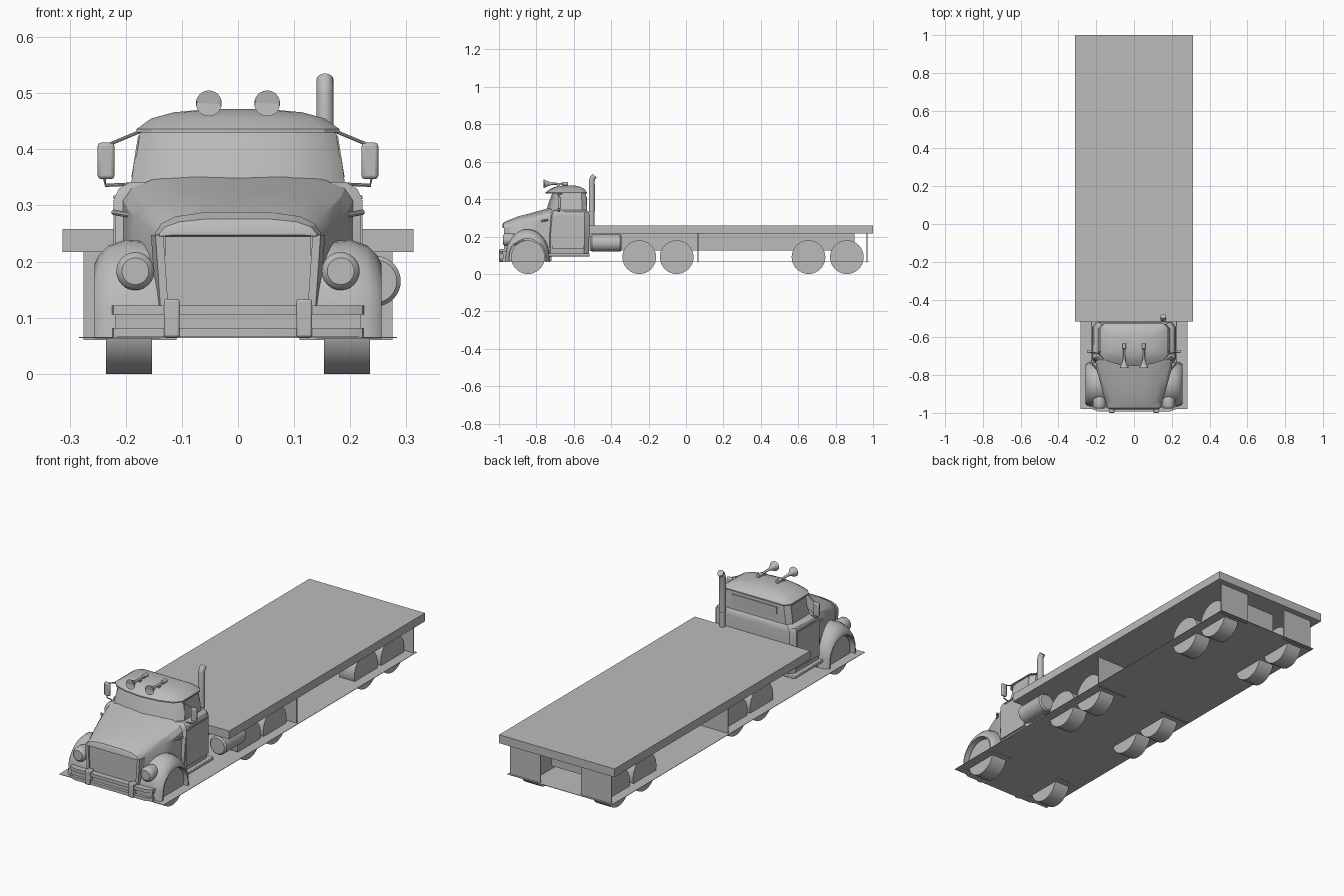
import bpy, bmesh
from math import sin, cos, pi
from mathutils import Vector

if "Cube" in bpy.data.objects:
    bpy.data.objects.remove(bpy.data.objects["Cube"])

GREY = (0.5, 0.5, 0.5, 1)
paint = bpy.data.materials.new("plain grey")
paint.use_nodes = True
paint.diffuse_color = GREY
paint.node_tree.nodes["Principled BSDF"].inputs["Base Color"].default_value = GREY
parts = []
SIDES = (("left", 1), ("right", -1))


def finish(name, bm):
    bmesh.ops.recalc_face_normals(bm, faces=bm.faces)
    mesh = bpy.data.meshes.new(name)
    bm.to_mesh(mesh)
    bm.free()
    mesh.materials.append(paint)
    ob = bpy.data.objects.new(name, mesh)
    bpy.context.collection.objects.link(ob)
    parts.append(ob)
    return ob


def loft(name, rings):
    """Skin closed rings of equal length and cap both ends."""
    bm = bmesh.new()
    rows = [[bm.verts.new(p) for p in ring] for ring in rings]
    n = len(rows[0])
    for a, b in zip(rows, rows[1:]):
        for i in range(n):
            j = (i + 1) % n
            bm.faces.new((a[i], a[j], b[j], b[i]))
    bm.faces.new(rows[0])
    bm.faces.new(rows[-1])
    return finish(name, bm)


def box(name, x, y, z, bevel=0):
    ob = loft(name, [[(x[0], y[0], h), (x[1], y[0], h), (x[1], y[1], h), (x[0], y[1], h)] for h in z])
    if bevel:
        mod = ob.modifiers.new("soft edges", "BEVEL")
        mod.width, mod.segments = bevel, 2
    return ob


def tube(name, stations, sides=24):
    """Round skin through (point, radius) stations."""
    rings = []
    pts = [Vector(p) for p, r in stations]
    for i, (p, r) in enumerate(stations):
        d = pts[min(i + 1, len(pts) - 1)] - pts[max(i - 1, 0)]
        ref = Vector((1, 0, 0)) if abs(d.normalized().x) < 0.7 else Vector((0, 0, 1))
        u = d.cross(ref).normalized()
        v = d.cross(u).normalized()
        rings.append([pts[i] + r * (cos(2 * pi * k / sides) * u + sin(2 * pi * k / sides) * v) for k in range(sides)])
    return loft(name, rings)


def hood_ring(y, w, zb, zs, zt):
    """Crowned section across the hood: bottom, shoulder and crown heights."""
    crown = [(w, zb), (w, (zb + zs) / 2), (w, zs), (w * 0.93, zs + (zt - zs) * 0.45),
             (w * 0.75, zs + (zt - zs) * 0.8), (w * 0.4, zt), (0, zt)]
    return [(x, y, z) for x, z in crown] + [(-x, y, z) for x, z in crown[-2::-1]]


def plan_ring(z, w, front, back, bow):
    """Level section of the cab with a bowed front and clipped rear corners."""
    half = [(0, front), (w * 0.5, front + bow * 0.2), (w * 0.85, front + bow * 0.6),
            (w, front + bow + 0.01), (w, back - 0.025), (w - 0.02, back)]
    return [(x, y, z) for x, y in half] + [(-x, y, z) for x, y in half[:0:-1]]


# Ground plate, deck and frame
box("base_plate", (-0.283, 0.283), (-0.98, 0.98), (0.064, 0.066))
box("flat_deck", (-0.313, 0.313), (-0.515, 1), (0.217, 0.258))
box("chassis_frame", (-0.1, 0.1), (-0.55, 0.9), (0.125, 0.217))

# Wheels and mud flaps
for side, s in SIDES:
    for i, y in enumerate((-0.845, -0.25, -0.05, 0.655, 0.86)):
        tube(f"wheel_{side}_{i + 1}", [((s * 0.153, y, 0.09), 0.09), ((s * 0.235, y, 0.09), 0.09)], 40)
    for label, y in (("middle", 0.065), ("rear", 0.967)):
        box(f"{label}_mud_flap_{side}", sorted((s * 0.11, s * 0.275)), (y - 0.003, y + 0.003), (0.06, 0.217))

# Fuel tank
tube("fuel_tank", [((0.245, y, 0.165), r) for y, r in
                   ((-0.51, 0.038), (-0.503, 0.045), (-0.352, 0.045), (-0.345, 0.038))], 32)

# Hood, nose lip and grille
loft("hood", [hood_ring(-0.955, 0.145, 0.07, 0.245, 0.285), hood_ring(-0.9, 0.163, 0.07, 0.262, 0.307),
              hood_ring(-0.83, 0.182, 0.07, 0.28, 0.325), hood_ring(-0.77, 0.198, 0.07, 0.295, 0.342),
              hood_ring(-0.72, 0.205, 0.07, 0.31, 0.355)])
loft("nose_lip", [hood_ring(-0.982, 0.12, 0.247, 0.25, 0.262), hood_ring(-0.975, 0.14, 0.245, 0.25, 0.276),
                  hood_ring(-0.95, 0.148, 0.245, 0.25, 0.288)])
box("grille_panel", (-0.13, 0.13), (-0.965, -0.95), (0.07, 0.247))
for side, s in SIDES:
    loft(f"grille_pillar_{side}", [[(s * x, y, z) for x, y in
                                    ((a, -0.972), (a + 0.014, -0.972), (a + 0.022, -0.94), (a, -0.94))]
                                   for a, z in ((0.121, 0.07), (0.133, 0.247))])

# Cab body, glasshouse and roof
loft("cab_body", [plan_ring(0.105, 0.21, -0.74, -0.52, 0.005), plan_ring(0.2, 0.218, -0.74, -0.517, 0.005),
                  plan_ring(0.315, 0.22, -0.735, -0.517, 0.01), plan_ring(0.33, 0.212, -0.735, -0.52, 0.015),
                  plan_ring(0.342, 0.192, -0.74, -0.53, 0.03)])
loft("glasshouse", [plan_ring(0.335, 0.191, -0.748, -0.53, 0.05), plan_ring(0.38, 0.185, -0.735, -0.531, 0.05),
                    plan_ring(0.433, 0.174, -0.715, -0.535, 0.045)])
loft("roof", [plan_ring(0.43, 0.181, -0.752, -0.528, 0.05), plan_ring(0.436, 0.181, -0.752, -0.528, 0.05),
              plan_ring(0.455, 0.155, -0.725, -0.545, 0.04), plan_ring(0.466, 0.115, -0.7, -0.565, 0.03),
              plan_ring(0.472, 0.05, -0.66, -0.59, 0.01)])
box("rear_window", (-0.12, 0.12), (-0.533, -0.528), (0.36, 0.415))
box("belt_moulding", (-0.222, 0.222), (-0.69, -0.545), (0.312, 0.318))

for side, s in SIDES:
    # Door, side window and step
    box(f"door_{side}", sorted((s * 0.21, s * 0.222)), (-0.715, -0.545), (0.135, 0.31))
    loft(f"side_window_{side}", [[(s * x, y, z) for x, y in ((w, -0.675), (w + 0.003, -0.675),
                                                            (w + 0.003, -0.56), (w, -0.56))]
                                 for w, z in ((0.187, 0.35), (0.175, 0.425))])
    box(f"step_{side}", sorted((s * 0.15, s * 0.228)), (-0.745, -0.515), (0.094, 0.11), 0.003)

    # Fender arch over the front wheel
    rings = []
    for x, rx, ry in ((0.14, 0.118, 0.142), (0.2, 0.118, 0.146), (0.23, 0.114, 0.136),
                      (0.248, 0.108, 0.118), (0.256, 0.1, 0.102)):
        arc = [(cos(pi * k / 16), sin(pi * k / 16)) for k in range(17)]
        outer = [(rx + 0.004, -0.03)] + [(c * rx, d * ry) for c, d in arc] + [(-rx - 0.004, -0.03)]
        inner = [(-0.094, -0.03)] + [(c * 0.094, d * 0.095) for c, d in arc[::-1]] + [(0.094, -0.03)]
        rings.append([(s * x, -0.848 + y, 0.093 + z) for y, z in outer + inner])
    loft(f"front_fender_{side}", rings)

    # Headlight pod
    tube(f"headlight_{side}", [((s * 0.183, y, 0.183), r) for y, r in
                               ((-0.978, 0.024), (-0.972, 0.031), (-0.965, 0.034), (-0.93, 0.034),
                                (-0.9, 0.026), (-0.87, 0.01))])

    # Mirror with its arms
    box(f"mirror_{side}", sorted((s * 0.22, s * 0.25)), (-0.683, -0.668), (0.347, 0.412), 0.006)
    tube(f"mirror_upper_arm_{side}", [((s * 0.172, -0.69, 0.433), 0.003), ((s * 0.232, -0.675, 0.408), 0.003)], 8)
    tube(f"mirror_lower_arm_{side}", [((s * 0.19, -0.69, 0.338), 0.003), ((s * 0.236, -0.675, 0.336), 0.003),
                                      ((s * 0.238, -0.675, 0.35), 0.003)], 8)

    # Hood latch
    tube(f"hood_latch_{side}", [((s * 0.178, -0.79, 0.28), 0.005), ((s * 0.222, -0.74, 0.288), 0.005)], 8)

    # Roof horn with its stand
    tube(f"horn_{side}", [((s * 0.052, y, 0.482), r) for y, r in
                          ((-0.748, 0.014), (-0.762, 0.023), (-0.757, 0.023), (-0.738, 0.012), (-0.715, 0.006),
                           (-0.665, 0.005), (-0.66, 0.009), (-0.632, 0.009))])
    box(f"horn_stand_{side}", (s * 0.052 - 0.004, s * 0.052 + 0.004), (-0.69, -0.675), (0.455, 0.482))

    # Bumper upright
    box(f"bumper_upright_{side}", (s * 0.118 - 0.014, s * 0.118 + 0.014), (-1, -0.965), (0.065, 0.133), 0.004)

# Bumper rails, each a thick bar swept back at its ends
for label, low, high in (("upper", 0.106, 0.122), ("lower", 0.066, 0.082)):
    plan = [(-0.225, -0.955), (-0.222, -0.98), (-0.19, -0.993), (0.19, -0.993), (0.222, -0.98), (0.225, -0.955)]
    loft(f"{label}_bumper_rail", [[(x, y, z) for x, y in plan] for z in (low, high)])
box("bumper_web", (-0.218, 0.218), (-0.978, -0.957), (0.08, 0.108))

# Exhaust stack with its tip turned back
tube("exhaust_stack", [((0.155, -0.503, 0.25), 0.013), ((0.155, -0.503, 0.33), 0.013),
                       ((0.155, -0.503, 0.335), 0.016), ((0.155, -0.503, 0.5), 0.015),
                       ((0.155, -0.499, 0.513), 0.015), ((0.155, -0.488, 0.525), 0.015)], 20)

# Smooth the curved surfaces and keep the creases
bpy.ops.object.select_all(action="DESELECT")
for ob in parts:
    ob.select_set(True)
bpy.context.view_layer.objects.active = parts[0]
bpy.ops.object.shade_smooth_by_angle(angle=pi / 6)
